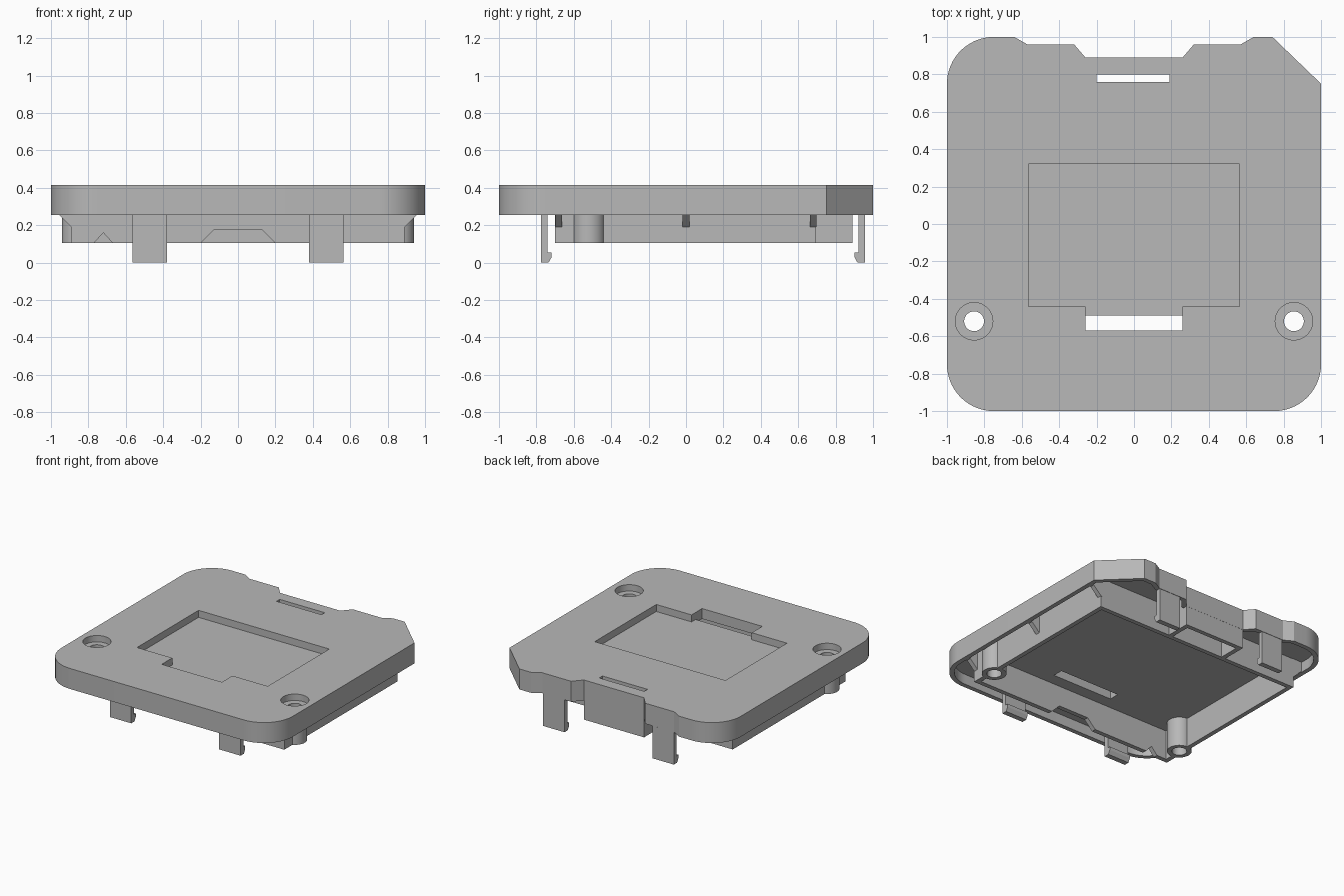
import bpy, bmesh, math
from mathutils import Vector

if "Cube" in bpy.data.objects:
    bpy.data.objects.remove(bpy.data.objects["Cube"])

grey = bpy.data.materials.new("plain grey plastic")
grey.use_nodes = True
COLOR = (0.48, 0.48, 0.48, 1)
grey.diffuse_color = COLOR
grey.node_tree.nodes["Principled BSDF"].inputs["Base Color"].default_value = COLOR

TOP, RIM, UNDER, SKIRT = 0.415, 0.255, 0.335, 0.105
JOIN = UNDER + 0.005


def prism(name, pts, a, b, axis="z"):
    """Extrude a flat profile from a to b along an axis."""
    place = {"x": lambda p, t: (t, p[0], p[1]),
             "y": lambda p, t: (p[0], t, p[1]),
             "z": lambda p, t: (p[0], p[1], t)}[axis]
    bm = bmesh.new()
    face = bm.faces.new([bm.verts.new(place(p, a)) for p in pts])
    ext = bmesh.ops.extrude_face_region(bm, geom=[face])
    shift = Vector(place((0, 0), b - a))
    moved = [v for v in ext["geom"] if isinstance(v, bmesh.types.BMVert)]
    bmesh.ops.translate(bm, verts=moved, vec=shift)
    bmesh.ops.recalc_face_normals(bm, faces=bm.faces)
    mesh = bpy.data.meshes.new(name)
    bm.to_mesh(mesh)
    bm.free()
    mesh.materials.append(grey)
    ob = bpy.data.objects.new(name, mesh)
    bpy.context.collection.objects.link(ob)
    return ob


def rect(x0, x1, y0, y1):
    return [(x0, y0), (x1, y0), (x1, y1), (x0, y1)]


def arc(cx, cy, r, start, end, n):
    return [(cx + r * math.cos(math.radians(start + (end - start) * i / n)),
             cy + r * math.sin(math.radians(start + (end - start) * i / n)))
            for i in range(n + 1)]


def disc(cx, cy, r):
    return arc(cx, cy, r, 0, 352.5, 47)


def inset(pts, d):
    """Mitred inset of a counter-clockwise outline."""
    out = []
    for i, p in enumerate(pts):
        prev, cur, nxt = Vector(pts[i - 1]), Vector(p), Vector(pts[(i + 1) % len(pts)])
        e1, e2 = (cur - prev).normalized(), (nxt - cur).normalized()
        n1, n2 = Vector((-e1.y, e1.x)), Vector((-e2.y, e2.x))
        out.append(tuple(cur + (n1 + n2) * d / (1 + n1.dot(n2))))
    return out


def cut(ob, cutter):
    cutter.hide_render = True
    mod = ob.modifiers.new("cut", "BOOLEAN")
    mod.operation, mod.solver, mod.object = "DIFFERENCE", "EXACT", cutter
    bpy.context.view_layer.objects.active = ob
    bpy.ops.object.modifier_apply(modifier=mod.name)
    bpy.data.objects.remove(cutter)


# Cover: rounded plate with one chamfered corner and a stepped back edge
R = 0.25
outline = (arc(-1 + R, -1 + R, R, 180, 270, 14) + arc(1 - R, -1 + R, R, 270, 360, 14)
           + [(1, 0.75), (0.74, 1), (0.64, 1), (0.57, 0.96), (0.32, 0.96), (0.26, 0.89),
              (-0.26, 0.89), (-0.32, 0.96), (-0.57, 0.96), (-0.64, 1)]
           + arc(-1 + R, 1 - R, R, 90, 176, 14))
cover = prism("cover", outline, RIM, TOP)
cut(cover, prism("cavity", inset(outline, 0.035), 0.2, UNDER))

# Shallow display pocket with a tab, and the through slots
pocket = [(-0.565, -0.44), (-0.26, -0.44), (-0.26, -0.57), (0.26, -0.57),
          (0.26, -0.44), (0.565, -0.44), (0.565, 0.32), (-0.565, 0.32)]
cut(cover, prism("pocket", pocket, 0.36, 0.5))
cut(cover, prism("front_slot", rect(-0.26, 0.26, -0.57, -0.49), 0.3, 0.5))
cut(cover, prism("back_slot", rect(-0.2, 0.19, 0.76, 0.8), 0.3, 0.5))

parts = [cover]
BX, BY = 0.855, -0.52
for s, side in ((1, "left"), (-1, "right")):
    # Counterbored screw hole and hollow boss
    cut(cover, prism("counterbore", disc(s * BX, BY, 0.1), 0.365, 0.5))
    cut(cover, prism("hole", disc(s * BX, BY, 0.053), 0.2, 0.5))
    boss = prism(side + "_screw_boss", disc(s * BX, BY, 0.087), SKIRT, JOIN)
    cut(boss, prism("hole", disc(s * BX, BY, 0.053), 0, 0.5))

    # Inner side wall, opened where the boss passes through
    wall = prism(side + "_inner_wall", rect(*sorted((s * 0.855, s * 0.89)), -0.7, 0.695),
                 SKIRT, JOIN)
    cut(wall, prism("hole", disc(s * BX, BY, 0.07), 0, 0.5))
    parts += [boss, wall]

    # Gussets between the side wall and the rim
    gusset = [(0.88, JOIN), (0.97, JOIN), (0.97, RIM), (0.957, RIM), (0.89, 0.19), (0.88, 0.19)]
    for y in (-0.68, 0, 0.68):
        parts.append(prism(side + "_gusset", [(s * x, z) for x, z in gusset],
                           y - 0.018, y + 0.018, "y"))

    # Snap clips with inward hooks; depth is measured from the outer face
    hook = [(0, 0), (0.04, 0), (0.057, 0.03), (0.057, 0.055), (0.035, 0.055),
            (0.035, JOIN), (0, JOIN)]
    for end, face, inward in (("front", -0.775, 1), ("back", 0.957, -1)):
        parts.append(prism(f"{end}_{side}_clip", [(face + inward * d, z) for d, z in hook],
                           s * 0.38, s * 0.565, "x"))

    # Side return of the rear skirt
    parts.append(prism(side + "_rear_return", rect(*sorted((s * 0.225, s * 0.26)), 0.69, 0.87),
                       SKIRT, JOIN))

# Front inner wall with a cable opening and a small V notch
front = [(-0.89, JOIN), (-0.89, SKIRT), (-0.77, SKIRT), (-0.72, 0.16), (-0.67, SKIRT),
         (-0.2, SKIRT), (-0.13, 0.175), (0.13, 0.175), (0.2, SKIRT), (0.89, SKIRT), (0.89, JOIN)]
parts.append(prism("front_inner_wall", front, -0.7, -0.665, "y"))

# Back inner wall and the skirt below the stepped back edge
parts.append(prism("back_inner_wall", rect(-0.89, 0.89, 0.66, 0.695), SKIRT, JOIN))
parts.append(prism("rear_skirt", rect(-0.26, 0.26, 0.855, 0.889), SKIRT, JOIN))

bpy.ops.object.select_all(action="DESELECT")
for ob in parts:
    ob.select_set(True)
bpy.context.view_layer.objects.active = cover
bpy.ops.object.shade_smooth_by_angle(angle=math.radians(25))
